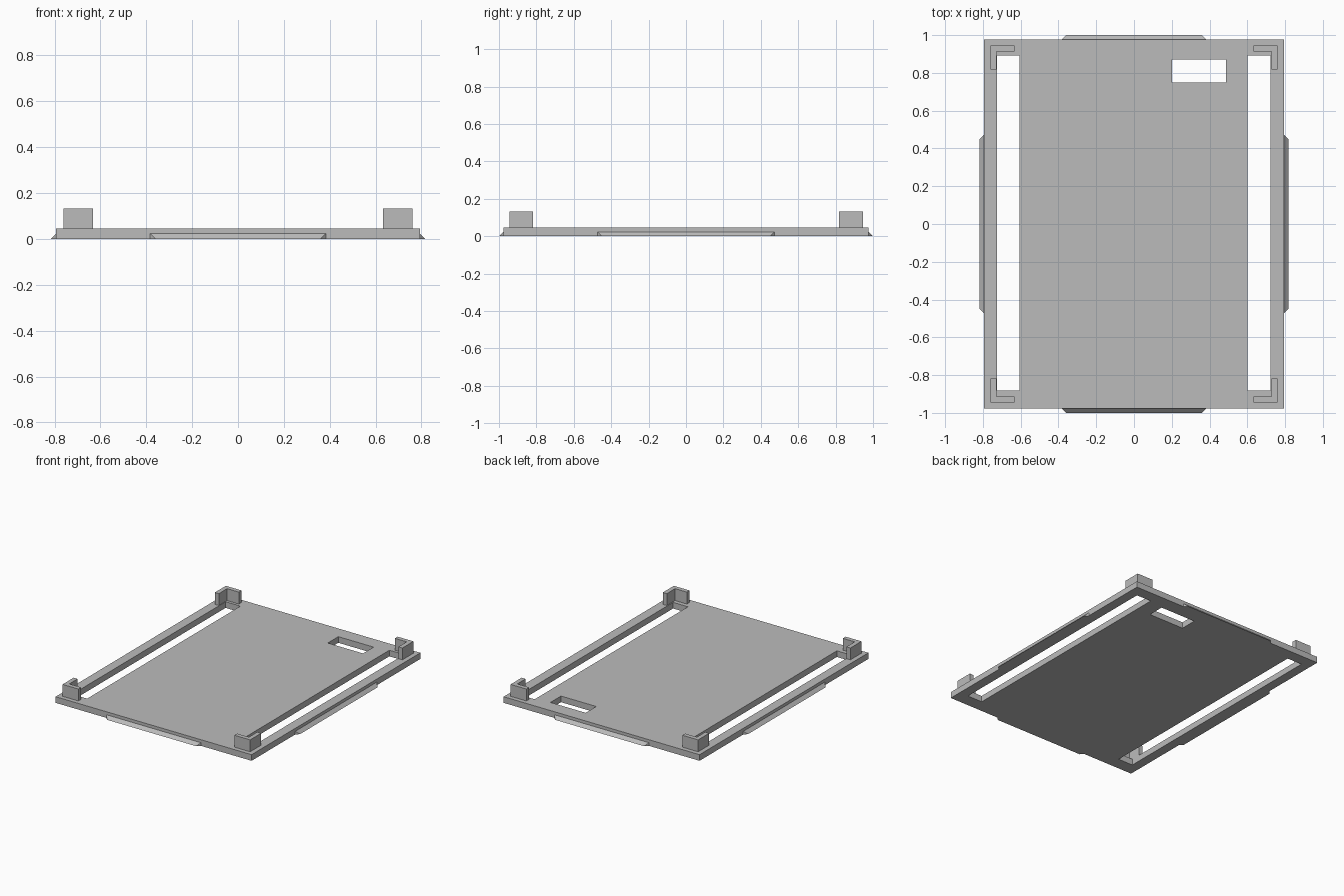
import bpy
import bmesh
from mathutils import Matrix, Vector

if "Cube" in bpy.data.objects:
    bpy.data.objects.remove(bpy.data.objects["Cube"], do_unlink=True)

HALF_X, HALF_Y, THICK = 0.794, 0.977, 0.045   # plate
TAB = 0.023                                   # wedge depth and height
POST_X, POST_Y, POST_TOP = 0.76, 0.945, 0.132  # outer corner of the brackets
LEG, WALL = 0.128, 0.032

grey = bpy.data.materials.new("plain grey")
grey.use_nodes = True
grey.diffuse_color = (0.5, 0.5, 0.5, 1)
grey.node_tree.nodes["Principled BSDF"].inputs["Base Color"].default_value = grey.diffuse_color


def finish(name, bm):
    bmesh.ops.recalc_face_normals(bm, faces=bm.faces)
    mesh = bpy.data.meshes.new(name)
    bm.to_mesh(mesh)
    bm.free()
    mesh.materials.append(grey)
    obj = bpy.data.objects.new(name, mesh)
    bpy.context.collection.objects.link(obj)
    return obj


def box(bm, x0, x1, y0, y1, z0, z1):
    size = Vector((x1 - x0, y1 - y0, z1 - z0))
    centre = Vector((x0 + x1, y0 + y1, z0 + z1)) / 2
    bmesh.ops.create_cube(bm, size=1, matrix=Matrix.Translation(centre) @ Matrix.Diagonal(size).to_4x4())


def prism(name, outline, z0, z1):
    bm = bmesh.new()
    face = bm.faces.new([bm.verts.new((x, y, z0)) for x, y in outline])
    up = bmesh.ops.extrude_face_region(bm, geom=[face])["geom"]
    bmesh.ops.translate(bm, vec=(0, 0, z1 - z0), verts=[v for v in up if isinstance(v, bmesh.types.BMVert)])
    return finish(name, bm)


def wedge(name, centre, along, out, half):
    # Sloping tab with mitred ends, flush with the underside
    bm = bmesh.new()
    ends = []
    for s in (-1, 1):
        low = centre + along * half * s
        ends.append([bm.verts.new(p) for p in (
            low, low + Vector((0, 0, TAB)), low + out * TAB - along * TAB * s)])
    a, b = ends
    bm.faces.new(a)
    bm.faces.new(b)
    for i in range(3):
        j = (i + 1) % 3
        bm.faces.new((a[i], a[j], b[j], b[i]))
    return finish(name, bm)


# Base plate with two long side slots and a small window
bm = bmesh.new()
box(bm, -HALF_X, HALF_X, -HALF_Y, HALF_Y, 0, THICK)
plate = finish("base_plate", bm)

bm = bmesh.new()
for x0, x1 in ((-0.725, -0.605), (0.602, 0.722)):
    box(bm, x0, x1, -0.882, 0.892, -0.1, 0.1)
box(bm, 0.202, 0.488, 0.75, 0.872, -0.1, 0.1)
cutter = finish("slot_cutter", bm)
cutter.hide_render = True
cutter.hide_viewport = True
cutter.display_type = 'WIRE'

cut = plate.modifiers.new("slots", 'BOOLEAN')
cut.operation = 'DIFFERENCE'
cut.solver = 'EXACT'
cut.object = cutter
depsgraph = bpy.context.evaluated_depsgraph_get()
plate.data = bpy.data.meshes.new_from_object(plate.evaluated_get(depsgraph))
plate.modifiers.clear()
bpy.data.objects.remove(cutter, do_unlink=True)

# L-shaped corner brackets
for sx, side in ((-1, "right"), (1, "left")):
    for sy, end in ((-1, "front"), (1, "back")):
        shape = ((0, 0), (LEG, 0), (LEG, WALL), (WALL, WALL), (WALL, LEG), (0, LEG))
        prism(f"{end}_{side}_corner_bracket",
              [(sx * (POST_X - u), sy * (POST_Y - v)) for u, v in shape], THICK, POST_TOP)

# Sloping edge tabs
X, Y = Vector((1, 0, 0)), Vector((0, 1, 0))
wedge("front_tab", -Y * HALF_Y, X, -Y, 0.383)
wedge("back_tab", Y * HALF_Y, X, Y, 0.383)
wedge("right_tab", -X * HALF_X, Y, -X, 0.472)
wedge("left_tab", X * HALF_X, Y, X, 0.472)
